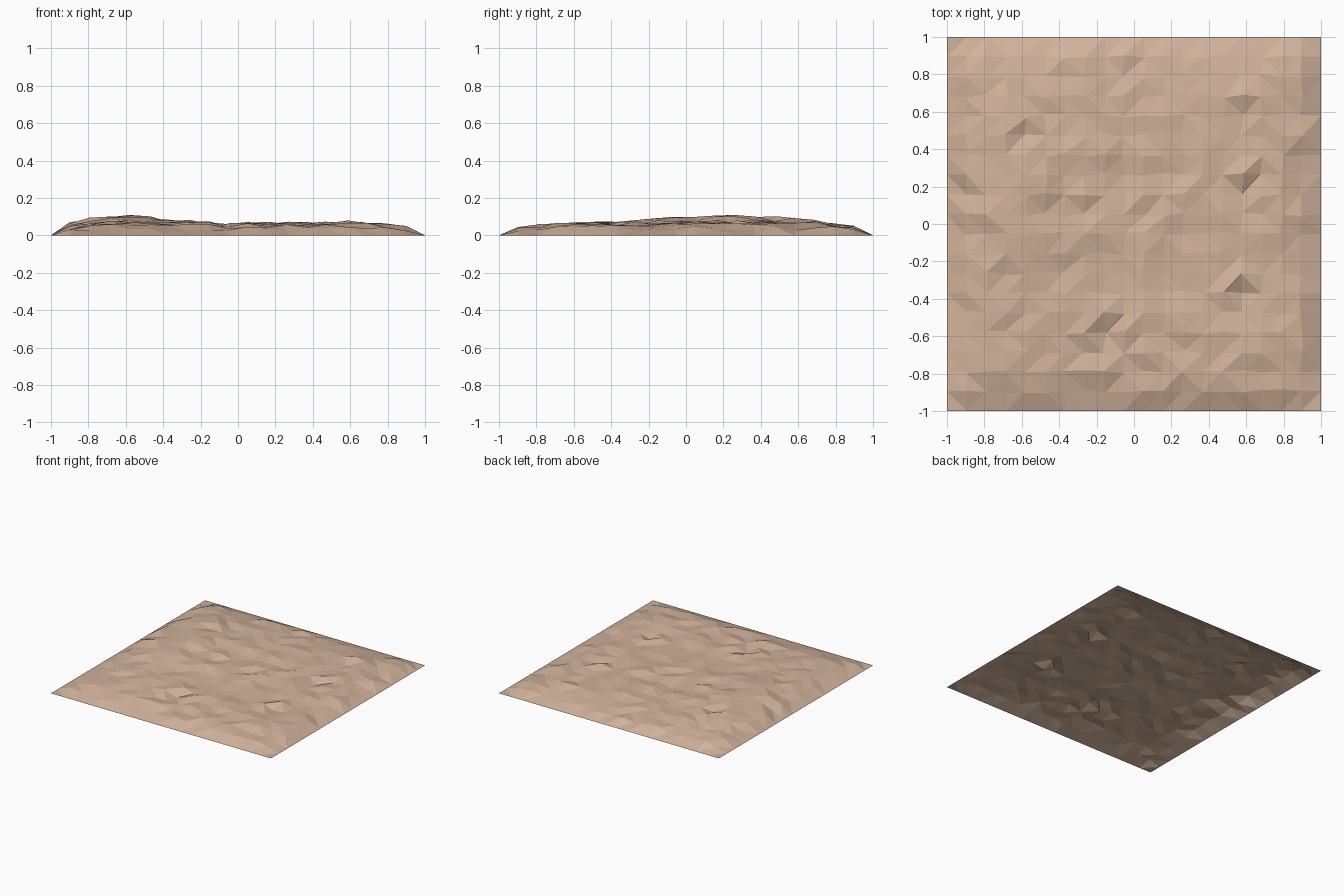
import bpy, bmesh, random
from math import exp

if "Cube" in bpy.data.objects:
    bpy.data.objects.remove(bpy.data.objects["Cube"])

random.seed(7)
N = 19                      # cells per side
STEP = 2 / N


def ramp(d):
    # height share by distance (in cells) from the border
    return (0, 0.66, 0.88)[d] if d < 3 else 1.0


def bump(x, y, cx, cy, sx, sy):
    return exp(-((x - cx) / sx) ** 2 / 2 - ((y - cy) / sy) ** 2 / 2)


# Local dips and peaks: (x, y, height offset)
features = [
    (-0.16, -0.58, -0.024), (-0.26, -0.58, 0.016), (-0.16, -0.47, 0.014),
    (-0.26, -0.68, -0.012), (0.58, -0.37, -0.024), (0.58, -0.26, 0.015),
    (0.47, -0.37, 0.012), (0.58, 0.16, -0.02), (0.58, 0.26, 0.018),
    (-0.05, 0.26, -0.022), (-0.16, 0.37, 0.012), (0.05, 0.37, 0.012),
    (0.58, 0.58, -0.016), (0.58, 0.68, 0.018), (-0.58, 0.47, -0.016),
    (-0.58, 0.58, 0.012), (-0.68, 0.47, 0.012), (0.89, -0.47, 0.014),
    (0.89, -0.37, 0.014), (-0.26, -0.79, 0.012), (-0.16, -0.79, 0.012),
    (-0.16, -0.89, -0.012), (-0.26, -0.89, -0.01),
]
offsets = {(round((x + 1) / STEP), round((y + 1) / STEP)): h
           for x, y, h in features}

# Rough ground sheet with its border pinned to z = 0
bm = bmesh.new()
grid = {}
for j in range(N + 1):
    for i in range(N + 1):
        x, y = -1 + i * STEP, -1 + j * STEP
        d = min(i, j, N - i, N - j)
        z = 0
        if d:
            z = ramp(d) * (0.054 + 0.048 * bump(x, y, -0.68, 0.2, 0.27, 0.36)
                           + 0.008 * bump(x, y, 0.5, 0.2, 0.4, 0.5))
            z += offsets.get((i, j), random.uniform(-0.013, 0.013))
            x += random.uniform(-0.01, 0.01)
            y += random.uniform(-0.01, 0.01)
        grid[i, j] = bm.verts.new((x, y, max(z, 0)))
for j in range(N):
    for i in range(N):
        bm.faces.new((grid[i, j], grid[i + 1, j],
                      grid[i + 1, j + 1], grid[i, j + 1]))
bmesh.ops.triangulate(bm, faces=bm.faces[:], quad_method='BEAUTY')
mesh = bpy.data.meshes.new("ground")
bm.to_mesh(mesh)
bm.free()

# Sandy material
sand = bpy.data.materials.new("sand")
sand.diffuse_color = (0.64, 0.45, 0.33, 1)
sand.use_nodes = True
sand.node_tree.nodes["Principled BSDF"].inputs["Base Color"].default_value = sand.diffuse_color
mesh.materials.append(sand)
ground = bpy.data.objects.new("ground", mesh)
bpy.context.collection.objects.link(ground)
